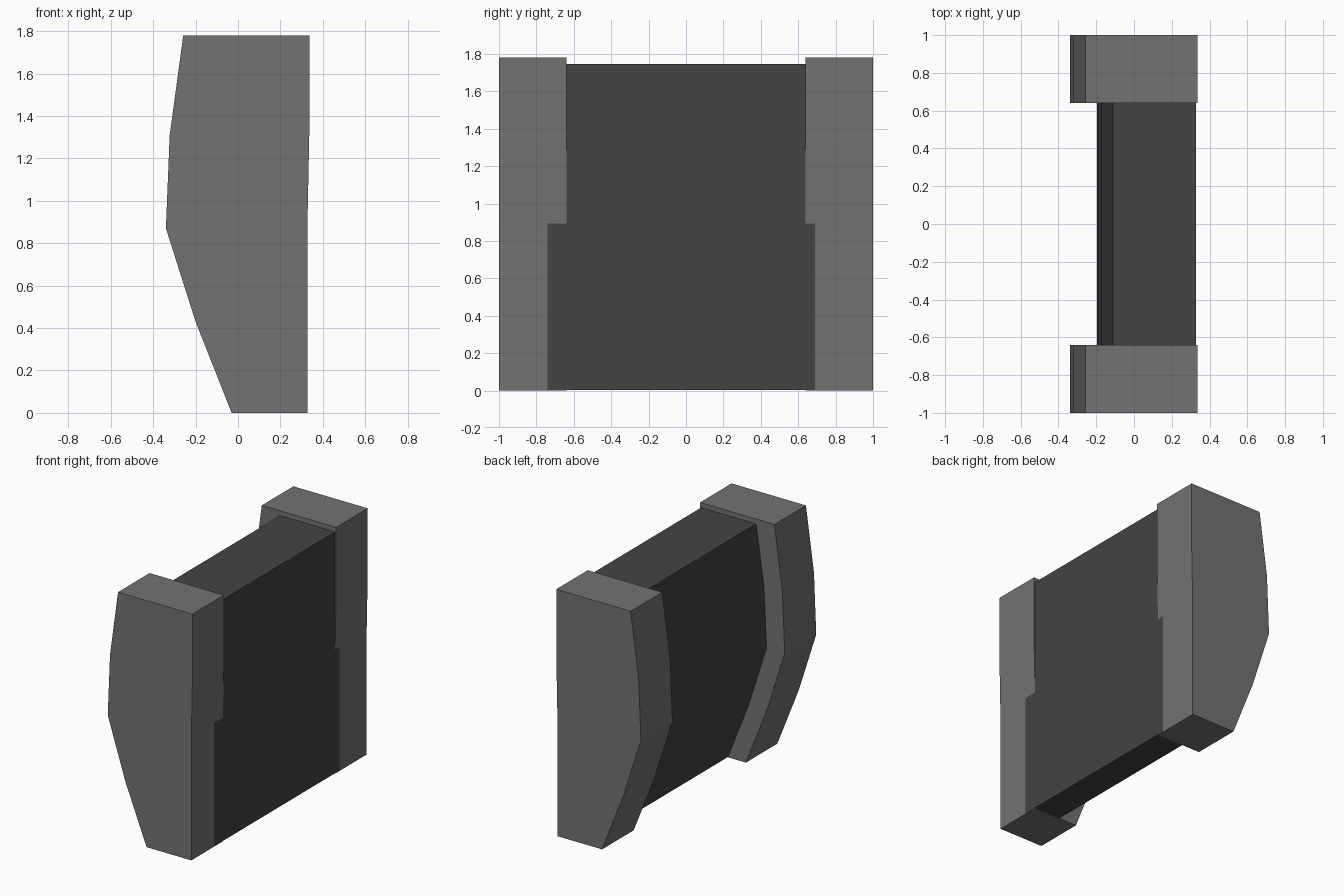
import bpy
import bmesh

cube = bpy.data.objects.get("Cube")
if cube:
    bpy.data.objects.remove(cube, do_unlink=True)


def flat_material(name, value):
    mat = bpy.data.materials.new(name)
    mat.use_nodes = True
    colour = (value, value, value, 1)
    mat.diffuse_color = colour
    mat.node_tree.nodes["Principled BSDF"].inputs["Base Color"].default_value = colour
    return mat


def extrude_profile(name, profile, y_min, y_max, mat):
    """Extrude an (x, z) outline along y into a closed solid."""
    bm = bmesh.new()
    face = bm.faces.new([bm.verts.new((x, y_min, z)) for x, z in profile])
    result = bmesh.ops.extrude_face_region(bm, geom=[face])
    new_verts = [v for v in result["geom"] if isinstance(v, bmesh.types.BMVert)]
    bmesh.ops.translate(bm, verts=new_verts, vec=(0, y_max - y_min, 0))
    bmesh.ops.recalc_face_normals(bm, faces=bm.faces)
    mesh = bpy.data.meshes.new(name)
    bm.to_mesh(mesh)
    bm.free()
    mesh.materials.append(mat)
    obj = bpy.data.objects.new(name, mesh)
    bpy.context.collection.objects.link(obj)
    return obj


light_grey = flat_material("light grey", 0.17)
dark_grey = flat_material("dark grey", 0.057)

# End caps: flat on one side, bulging on the other
cap_profile = [(-0.03, 0), (0.327, 0), (0.327, 0.87), (0.336, 1.31), (0.336, 1.78),
               (-0.258, 1.78), (-0.322, 1.31), (-0.34, 0.87), (-0.2, 0.43)]
for name, y_min in (("front_cap", -1), ("back_cap", 0.64)):
    extrude_profile(name, cap_profile, y_min, y_min + 0.36, light_grey)

# Middle panel: same bulge set inward, its flat side lapping over the caps
panel_profile = [(0.112, 0.003), (0.3275, 0.003), (0.3275, 1.745), (-0.112, 1.745),
                 (-0.175, 1.31), (-0.195, 0.87), (-0.055, 0.43)]
extrude_profile("middle_panel", panel_profile, -0.74, 0.69, dark_grey)
